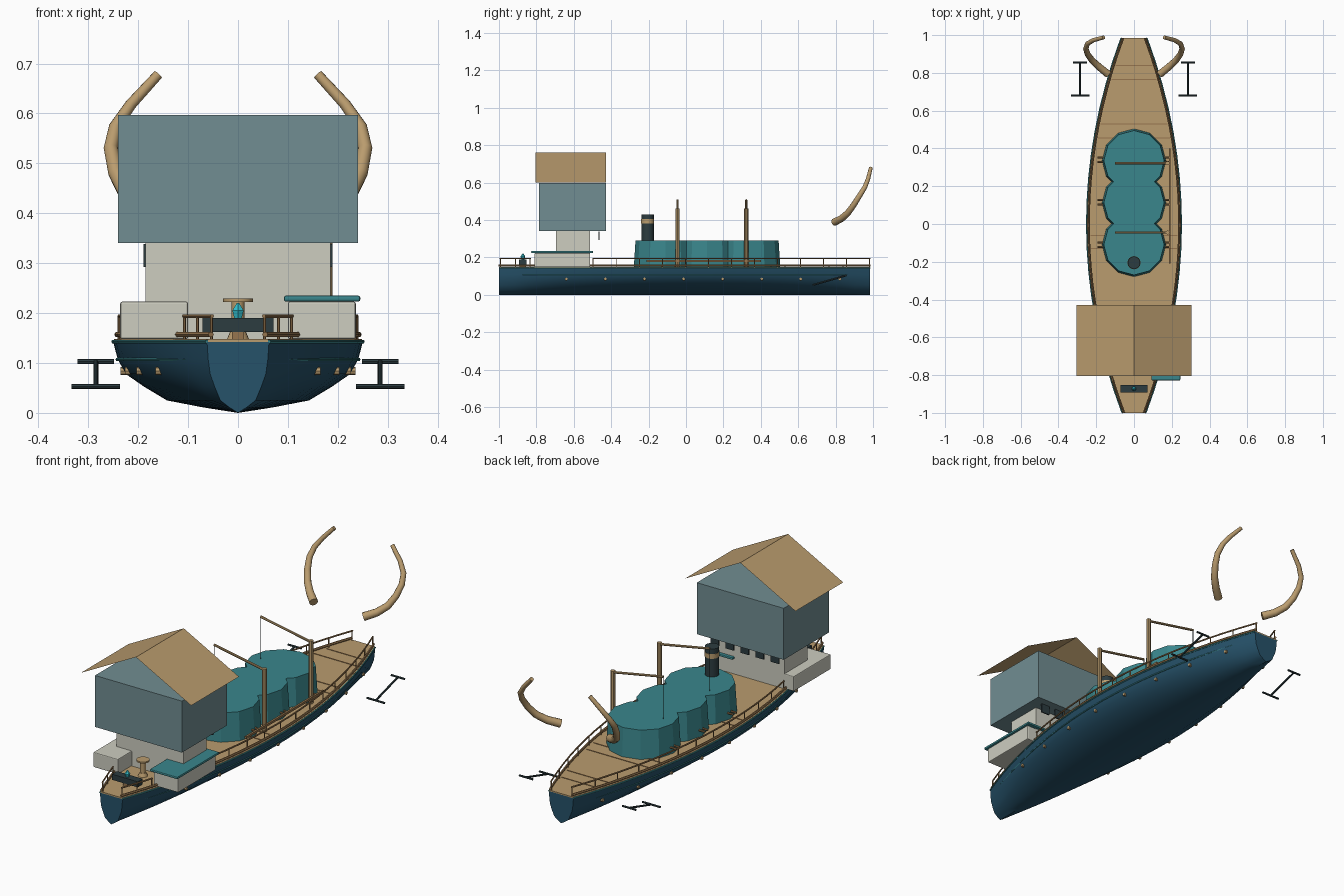
import bpy, bmesh, math
from mathutils import Vector

cube = bpy.data.objects.get("Cube")
if cube:
    bpy.data.objects.remove(cube, do_unlink=True)


def material(name, r, g, b):
    lin = [((c / 255 + 0.055) / 1.055) ** 2.4 for c in (r, g, b)] + [1]
    m = bpy.data.materials.new(name)
    m.use_nodes = True
    m.diffuse_color = lin
    for n in m.node_tree.nodes:
        if n.type == 'BSDF_PRINCIPLED':
            n.inputs["Base Color"].default_value = lin
    return m


TAN = material("tan_wood", 186, 156, 110)
BROWN = material("brown_wood", 150, 117, 78)
PALE = material("pale_wall", 205, 205, 192)
SLATE = material("slate_blue", 113, 141, 146)
TEAL = material("teal", 58, 134, 140)
NAVY = material("navy_hull", 38, 82, 106)
DARK = material("dark_iron", 44, 60, 64)
CYAN = material("bright_cyan", 50, 190, 205)


def finish(ob, name, mat, smooth=True):
    ob.name = ob.data.name = name
    ob.data.materials.clear()
    ob.data.materials.append(mat)
    if smooth:
        bpy.ops.object.select_all(action='DESELECT')
        ob.select_set(True)
        bpy.context.view_layer.objects.active = ob
        bpy.ops.object.shade_smooth_by_angle(angle=math.radians(40))
    return ob


def from_bmesh(name, bm, mat, smooth=False):
    bmesh.ops.recalc_face_normals(bm, faces=bm.faces)
    me = bpy.data.meshes.new(name)
    bm.to_mesh(me)
    bm.free()
    ob = bpy.data.objects.new(name, me)
    bpy.context.collection.objects.link(ob)
    return finish(ob, name, mat, smooth)


def box(name, x, y, z, mat, bevel=0):
    """Box from (min, max) pairs."""
    bm = bmesh.new()
    bmesh.ops.create_cube(bm, size=1)
    for v in bm.verts:
        v.co = Vector([(a + b) / 2 + c * (b - a) for (a, b), c in zip((x, y, z), v.co)])
    ob = from_bmesh(name, bm, mat)
    if bevel:
        mod = ob.modifiers.new("bevel", 'BEVEL')
        mod.width, mod.segments = bevel, 2
    return ob


def cone(name, x, y, z0, z1, r0, r1, mat, n=16, smooth=True):
    bpy.ops.mesh.primitive_cone_add(vertices=n, radius1=r0, radius2=r1, depth=z1 - z0,
                                    location=(x, y, (z0 + z1) / 2))
    return finish(bpy.context.object, name, mat, smooth)


def tube(name, pts, r, mat, taper=None, res=2):
    """Capped round tube along a path."""
    cu = bpy.data.curves.new(name, 'CURVE')
    cu.dimensions, cu.bevel_depth, cu.bevel_resolution = '3D', r, res
    cu.use_fill_caps = True
    sp = cu.splines.new('POLY')
    sp.points.add(len(pts) - 1)
    for i, p in enumerate(pts):
        sp.points[i].co = (*p, 1)
        sp.points[i].radius = 1 + ((taper or 1) - 1) * i / (len(pts) - 1)
    ob = bpy.data.objects.new(name, cu)
    bpy.context.collection.objects.link(ob)
    bpy.ops.object.select_all(action='DESELECT')
    ob.select_set(True)
    bpy.context.view_layer.objects.active = ob
    bpy.ops.object.convert(target='MESH')
    return finish(bpy.context.object, name, mat)


# Hull: one section lofted along a parabolic plan
BOW, STERN, N = -1.0, 0.985, 24
DECK = 0.148


def half_width(y):
    return 0.25 - 0.188 * y * y


def span(a, b, n):
    return [a + (b - a) * i / n for i in range(n + 1)]


half = [(1, 0.142), (0.965, 0.108), (0.9, 0.078), (0.75, 0.052), (0.57, 0.025), (0.28, 0.011)]
section = half + [(0, 0.0)] + [(-f, z) for f, z in reversed(half)]
bm = bmesh.new()
rings = [[bm.verts.new((f * half_width(y), y, z)) for f, z in section] for y in span(BOW, STERN, N)]
for a, b in zip(rings, rings[1:]):
    for i in range(len(section) - 1):
        bm.faces.new((a[i], a[i + 1], b[i + 1], b[i]))
for end in (rings[0], rings[-1]):
    bm.faces.new(end)
from_bmesh("hull", bm, NAVY, smooth=True)

# Deck slab
bm = bmesh.new()
ys = span(BOW, STERN, N)
outline = [(half_width(y) - 0.002, y) for y in ys]
outline += [(-x, y) for x, y in reversed(outline)]
deck = bm.faces.new([bm.verts.new((x, y, 0.141)) for x, y in outline])
top = bmesh.ops.extrude_face_region(bm, geom=[deck])
bmesh.ops.translate(bm, vec=(0, 0, DECK - 0.141),
                    verts=[v for v in top["geom"] if isinstance(v, bmesh.types.BMVert)])
from_bmesh("deck", bm, TAN)
for y in (0.84, 0.765, 0.53, 0.455, -0.06, -0.13):
    w = half_width(y) - 0.02
    box("deck_seam", (-w, w), (y - 0.003, y + 0.003), (DECK, DECK + 0.002), BROWN)


def along(y0, y1, z, side, inset=0.0, n=16):
    return [(side * (half_width(y) - inset), y, z) for y in span(y0, y1, n)]


for s, word in ((1, "left"), (-1, "right")):
    # Gunwale trim and hull strake
    tube(word + "_gunwale", along(BOW, STERN, 0.143, s), 0.004, TEAL, res=1)
    tube(word + "_strake", along(-0.97, 0.86, 0.107, s, 0.007), 0.003, TEAL, res=1)
    # Railings, open beside the deckhouses
    tube(word + "_low_rail", along(BOW, STERN, 0.157, s, 0.008, 24), 0.006, BROWN, res=1)
    for y0, y1, posts in ((-0.995, -0.83, 2), (-0.5, STERN, 12)):
        tube(word + "_top_rail", along(y0, y1, 0.194, s, 0.012), 0.004, BROWN, res=1)
        for x, y, z in along(y0 + 0.004, y1 - 0.004, 0.194, s, 0.012, posts):
            tube(word + "_rail_post", [(x, y, DECK), (x, y, z)], 0.003, BROWN, res=1)
    # Hull fittings
    for i in range(8):
        y = -0.64 + 0.209 * i
        x = 0.9 * half_width(y)
        tube(word + "_hull_stud", [(s * (x - 0.01), y, 0.084), (s * (x + 0.01), y, 0.084)],
             0.008, TAN)
    # Side guns
    for y in (0.34, 0.115, -0.11):
        for dy in (-0.012, 0.012):
            tube(word + "_gun", [(s * 0.14, y + dy, 0.18), (s * 0.193, y + dy, 0.18)], 0.005, BROWN)
    # Anchors
    a, b = (s * 0.285, 0.855, 0.103), (s * 0.285, 0.68, 0.053)
    tube(word + "_anchor_shaft", [a, b], 0.005, DARK)
    for (x, y, z), w in ((a, 0.037), (b, 0.049)):
        tube(word + "_anchor_bar", [(x - w, y, z), (x + w, y, z)], 0.005, DARK)
    # Tusks
    path = [(0.137, 0.793, 0.388), (0.185, 0.832, 0.408), (0.222, 0.866, 0.438),
            (0.245, 0.898, 0.482), (0.255, 0.928, 0.53), (0.246, 0.955, 0.573),
            (0.215, 0.973, 0.618), (0.16, 0.988, 0.678)]
    tube(word + "_tusk", [(s * x, y, z) for x, y, z in path], 0.02, TAN, taper=0.5, res=4)

# Fused round citadel and funnel
for y in (0.335, 0.113, -0.11):
    cone("citadel_drum", 0, y, DECK, 0.29, 0.169, 0.16, TEAL, n=12, smooth=False)
cone("funnel", 0, -0.205, 0.28, 0.43, 0.033, 0.033, DARK)
cone("funnel_band", 0, -0.205, 0.382, 0.405, 0.035, 0.035, TAN)

# Derricks with hanging cables, and the spare spar beside them
for y in (-0.045, 0.322):
    tube("derrick_post", [(0.178, y, DECK), (0.178, y, 0.462)], 0.011, TAN)
    tube("derrick_boom", [(0.178, y, 0.453), (-0.1, y, 0.505)], 0.006, TAN)
    tube("derrick_cable", [(-0.1, y, 0.505), (-0.1, y, 0.295)], 0.002, DARK, res=1)
box("spare_spar", (0.184, 0.194), (-0.21, 0.4), (0.176, 0.187), BROWN)

# Bridge: lower block, wide cabin, open pitched roof
box("bridge_base", (-0.185, 0.185), (-0.695, -0.513), (DECK, 0.34), PALE)
box("bridge_cabin", (-0.24, 0.24), (-0.785, -0.428), (0.34, 0.597), SLATE)
bm = bmesh.new()
prof = [[bm.verts.new((x, y, z)) for x, z in ((-0.305, 0.6), (0, 0.76), (0.305, 0.6))]
        for y in (-0.805, -0.428)]
for i in range(2):
    bm.faces.new((prof[0][i], prof[0][i + 1], prof[1][i + 1], prof[1][i]))
from_bmesh("bridge_roof", bm, TAN)
for i in range(-2, 3):
    box("bridge_window", (i * 0.083 - 0.023, i * 0.083 + 0.023), (-0.468, -0.462),
        (0.292, 0.338), DARK)

# Side deckhouses
box("left_deckhouse", (0.1, 0.236), (-0.81, -0.513), (DECK, 0.223), PALE, 0.004)
box("left_deckhouse_roof", (0.092, 0.245), (-0.828, -0.497), (0.223, 0.235), TEAL, 0.004)
box("right_deckhouse", (-0.236, -0.1), (-0.805, -0.513), (DECK, 0.223), PALE, 0.004)

# Foredeck: winch, crystal and capstan
box("winch_foot", (-0.012, 0.012), (-0.89, -0.855), (DECK, 0.165), BROWN)
box("winch", (-0.071, 0.071), (-0.892, -0.853), (0.162, 0.19), DARK)
cone("crystal_base", 0, -0.872, 0.188, 0.205, 0.008, 0.013, CYAN, n=6, smooth=False)
cone("crystal_tip", 0, -0.872, 0.205, 0.22, 0.013, 0.003, CYAN, n=6, smooth=False)
cone("capstan_foot", 0, -0.75, DECK, 0.165, 0.022, 0.015, TAN)
cone("capstan_stem", 0, -0.75, 0.165, 0.224, 0.013, 0.013, TAN)
cone("capstan_top", 0, -0.75, 0.222, 0.229, 0.03, 0.03, TAN)
